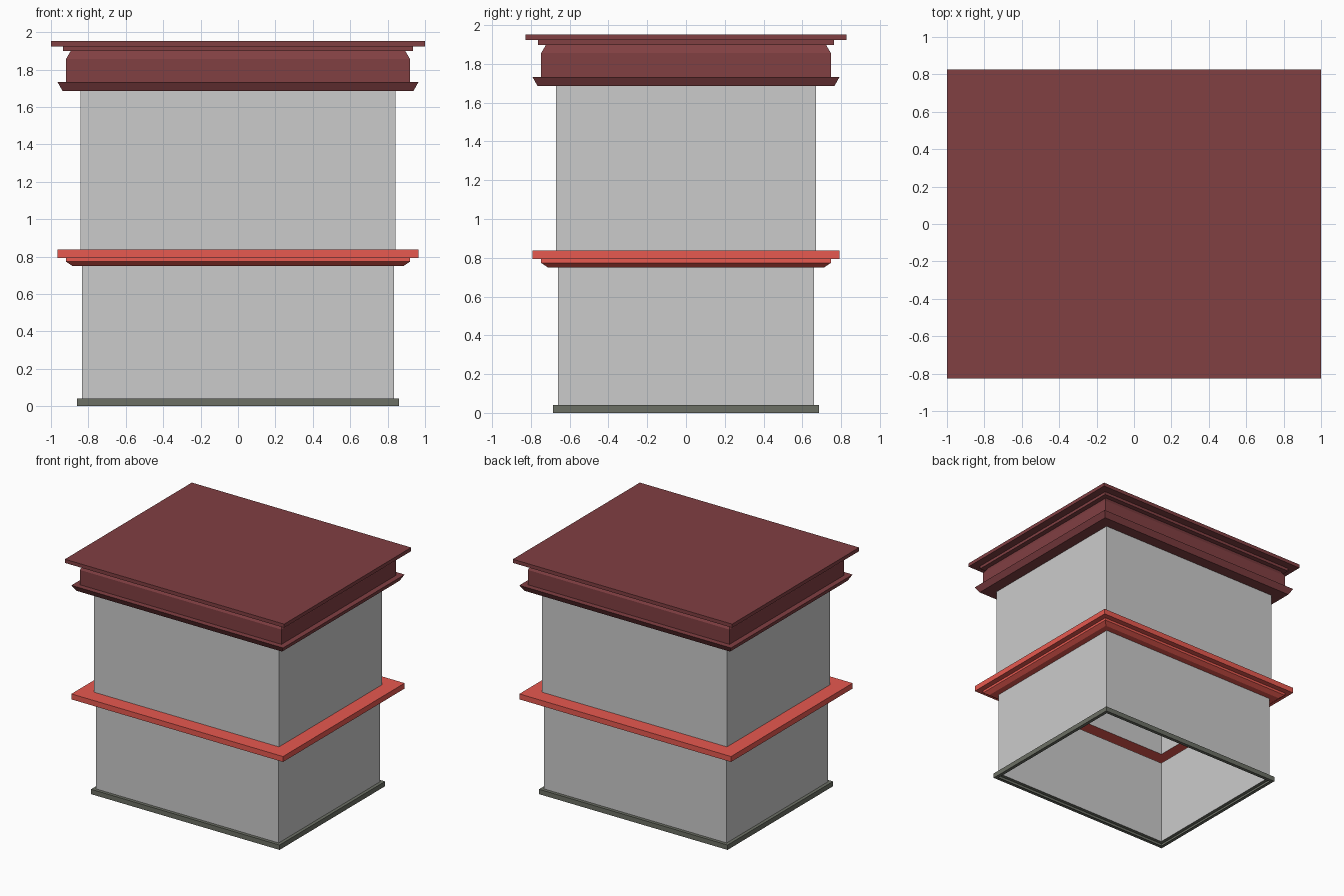
import bpy, bmesh

if "Cube" in bpy.data.objects:
    bpy.data.objects.remove(bpy.data.objects["Cube"])

DEPTH_INSET = 0.173  # the plan is this much shallower (half size) than wide


def material(name, rgb):
    m = bpy.data.materials.new(name)
    m.diffuse_color = (*rgb, 1)
    m.use_nodes = True
    m.node_tree.nodes["Principled BSDF"].inputs["Base Color"].default_value = m.diffuse_color
    return m


def rect_sweep(name, profile, mat=None, cap=False):
    """Sweep a (half width, height) profile around the rectangular plan."""
    bm = bmesh.new()
    rings = []
    for h, z in profile:
        d = h - DEPTH_INSET
        rings.append([bm.verts.new((sx * h, sy * d, z))
                      for sx, sy in ((-1, -1), (1, -1), (1, 1), (-1, 1))])
    for a, b in zip(rings, rings[1:]):
        for i in range(4):
            j = (i + 1) % 4
            bm.faces.new((a[i], a[j], b[j], b[i]))
    if cap:
        bm.faces.new(rings[-1])
    mesh = bpy.data.meshes.new(name)
    bm.to_mesh(mesh)
    bm.free()
    if mat:
        mesh.materials.append(mat)
    obj = bpy.data.objects.new(name, mesh)
    bpy.context.collection.objects.link(obj)
    return obj


maroon = material("maroon", (0.22, 0.05, 0.055))
red = material("red", (0.8, 0.1, 0.08))
dark = material("dark_plinth", (0.15, 0.16, 0.13))

# plinth strip around the open bottom
rect_sweep("plinth", [(0.833, 0), (0.86, 0), (0.86, 0.04), (0.833, 0.04)], dark)

# two storeys of plain wall
rect_sweep("lower_walls", [(0.833, 0.04), (0.833, 0.75)])
rect_sweep("upper_walls", [(0.843, 0.838), (0.843, 1.685)])

# red moulding between the storeys
rect_sweep("belt_moulding", [
    (0.833, 0.75), (0.885, 0.75), (0.92, 0.773), (0.92, 0.793),
    (0.965, 0.793), (0.965, 0.838), (0.843, 0.838)], red)

# stepped cornice closed by the flat roof
rect_sweep("cornice_roof", [
    (0.843, 1.685), (0.938, 1.685), (0.965, 1.733), (0.92, 1.733),
    (0.92, 1.855), (0.895, 1.898), (0.936, 1.898), (0.936, 1.922),
    (1.0, 1.922), (1.0, 1.952)], maroon, cap=True)
